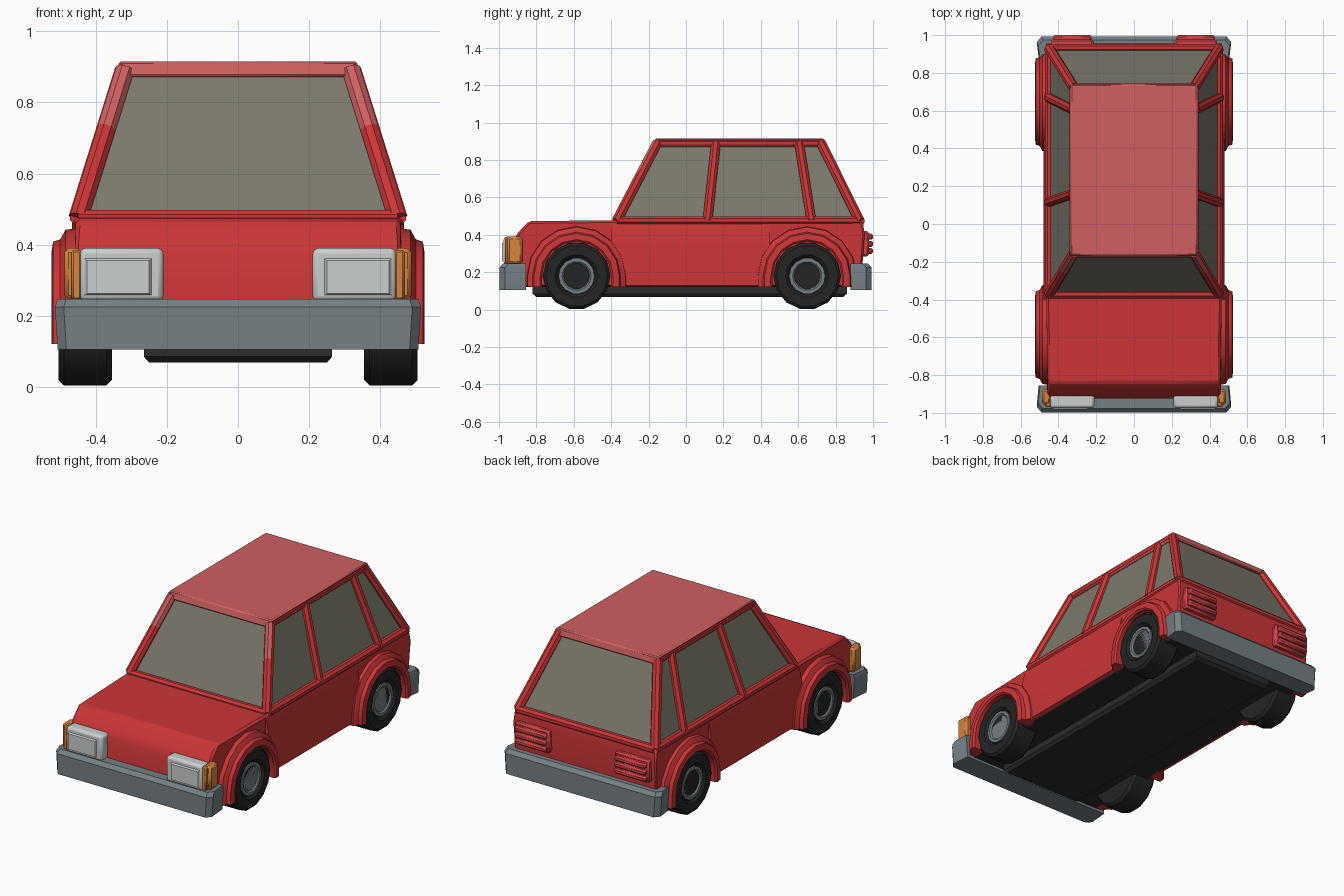
import bpy, bmesh, math
from mathutils import Vector

if "Cube" in bpy.data.objects:
    bpy.data.objects.remove(bpy.data.objects["Cube"])


def material(name, color):
    m = bpy.data.materials.new(name)
    m.diffuse_color = (*color, 1)
    m.use_nodes = True
    m.node_tree.nodes["Principled BSDF"].inputs["Base Color"].default_value = m.diffuse_color
    return m


RED = material("body red", (0.60, 0.036, 0.038))
ROOF = material("roof light red", (0.62, 0.115, 0.12))
GLASS = material("window grey", (0.20, 0.19, 0.15))
STEEL = material("bumper grey", (0.18, 0.215, 0.235))
LAMP = material("headlight silver", (0.60, 0.62, 0.62))
ORANGE = material("indicator orange", (0.68, 0.23, 0.045))
TYRE = material("tyre black", (0.018, 0.018, 0.018))
UNDER = material("underbody black", (0.025, 0.025, 0.025))
TAIL = material("tail light red", (0.64, 0.055, 0.06))


def make(name, verts, faces, mats, bevel=0.0, rule=None, angle=35, segments=1):
    """Build a mesh object; rule(face) picks the material index."""
    me = bpy.data.meshes.new(name)
    bm = bmesh.new()
    vs = [bm.verts.new(v) for v in verts]
    for f in faces:
        bm.faces.new([vs[i] for i in f])
    bmesh.ops.recalc_face_normals(bm, faces=bm.faces)
    bm.normal_update()
    if rule:
        for f in bm.faces:
            f.material_index = rule(f)
    bm.to_mesh(me)
    bm.free()
    ob = bpy.data.objects.new(name, me)
    bpy.context.collection.objects.link(ob)
    for m in mats:
        me.materials.append(m)
    if bevel:
        b = ob.modifiers.new("bevel", 'BEVEL')
        b.width, b.segments, b.limit_method = bevel, segments, 'ANGLE'
    bpy.ops.object.select_all(action='DESELECT')
    ob.select_set(True)
    bpy.context.view_layer.objects.active = ob
    bpy.ops.object.shade_smooth_by_angle(angle=math.radians(angle))
    return ob


def loft(name, rings, mats, closed=False, **kw):
    """Skin matching rings of points; cap both ends unless closed."""
    n, k = len(rings[0]), len(rings)
    faces = [(i * n + j, i * n + (j + 1) % n, (i + 1) % k * n + (j + 1) % n, (i + 1) % k * n + j)
             for i in range(k if closed else k - 1) for j in range(n)]
    if not closed:
        faces += [tuple(range(n)), tuple(range((k - 1) * n, k * n))]
    return make(name, [p for r in rings for p in r], faces, mats, **kw)


def rect(x0, x1, y0, y1, z):
    return [(x0, y0, z), (x1, y0, z), (x1, y1, z), (x0, y1, z)]


def box(name, x, y, z, mat, bevel=0.0, **kw):
    return loft(name, [rect(*x, *y, z[0]), rect(*x, *y, z[1])], [mat], bevel=bevel, **kw)


def sx(s, a, b):
    return tuple(sorted((s * a, s * b)))


def bar(name, p, q, r=0.024, mats=(RED,), rule=None):
    """Eight-sided bar from p to q, split halfway."""
    p, q = Vector(p), Vector(q)
    d = (q - p).normalized()
    u = d.cross(Vector((0, 0, 1)) if abs(d.z) < 0.5 else Vector((0, 1, 0))).normalized()
    v = d.cross(u)
    rings = []
    for t in (0, 0.6, 1):
        c = p.lerp(q, t)
        rings.append([c + r * (u * math.cos(a) + v * math.sin(a))
                      for a in [math.pi / 8 + i * math.pi / 4 for i in range(8)]])
    return loft(name, rings, mats, rule=rule)


# Lower body: side profile (y, z, half width) spanning the car
profile = [(-0.92, 0.12, 0.46), (-0.925, 0.36, 0.46), (-0.90, 0.41, 0.46), (-0.84, 0.473, 0.455),
           (-0.39, 0.478, 0.465), (0.945, 0.478, 0.465), (0.955, 0.40, 0.475), (0.935, 0.12, 0.465)]
mid = [(0, y, z) for y, z, w in profile]
loft("lower_body", [[(-w, y, z) for y, z, w in profile], mid, [(w, y, z) for y, z, w in profile]],
     [RED, UNDER], bevel=0.012, rule=lambda f: int(f.normal.z < -0.9))
for s in (-1, 1):
    # Swelling door panel between the arches
    loft("door_panel", [[(s * x, y, z) for x, z in ((0.45, 0.122), (0.475, 0.13), (0.48, 0.38), (0.46, 0.47))]
                        for y in (-0.40, 0.02, 0.45)], [RED], angle=50)

# Floor plate
loft("floor_plate", [rect(-0.25, 0.25, -0.80, 0.84, 0.068), rect(-0.265, 0.265, -0.82, 0.86, 0.085),
                     rect(-0.265, 0.265, -0.82, 0.86, 0.125)], [UNDER])

# Window block, slightly inside the frame
loft("windows", [rect(-0.45, 0.45, -0.368, 0.928, 0.47), rect(-0.32, 0.32, -0.150, 0.722, 0.895)], [GLASS])

# Roof: light red on top and on the front and rear edges, red at the sides
loft("roof", [rect(-0.338, 0.338, -0.178, 0.748, 0.872), rect(-0.335, 0.335, -0.165, 0.738, 0.915)],
     [RED, ROOF], bevel=0.006, rule=lambda f: int(abs(f.normal.x) < 0.5))

# Window frame: pillars, belt rails and roof rails
for s in (-1, 1):
    bar("front_pillar", (s * 0.448, -0.37, 0.475), (s * 0.318, -0.153, 0.892), 0.028, (RED, ROOF),
        lambda f: int(f.normal.y < -0.6 and f.calc_center_median().z > 0.73))
    bar("door_pillar", (s * 0.452, 0.115, 0.475), (s * 0.322, 0.16, 0.89), 0.027)
    bar("rear_door_pillar", (s * 0.452, 0.67, 0.475), (s * 0.322, 0.605, 0.89), 0.027)
    bar("rear_pillar", (s * 0.448, 0.928, 0.475), (s * 0.318, 0.72, 0.892), 0.028)
    bar("belt_rail", (s * 0.45, -0.37, 0.477), (s * 0.45, 0.93, 0.477))
    bar("roof_rail", (s * 0.318, -0.15, 0.89), (s * 0.318, 0.72, 0.89))
bar("windscreen_sill", (-0.45, -0.372, 0.475), (0.45, -0.372, 0.475))
bar("rear_window_sill", (-0.45, 0.932, 0.475), (0.45, 0.932, 0.475))


# Wheels and arches
def lathe_ring(x, r, y, z, n):
    return [(x, y + r * math.cos(2 * math.pi * i / n), z + r * math.sin(2 * math.pi * i / n)) for i in range(n)]


def wheel(s, y):
    z, n = 0.18, 14
    tyre = [(0.355, 0.165), (0.37, 0.18), (0.49, 0.18), (0.505, 0.165), (0.505, 0.115), (0.49, 0.10)]
    loft("tyre", [lathe_ring(s * x, r, y, z, n) for x, r in tyre], [TYRE])
    hub = [(0.47, 0.098), (0.498, 0.095), (0.498, 0.078), (0.49, 0.07)]
    loft("hub", [lathe_ring(s * x, r, y, z, n) for x, r in hub], [STEEL])


def arch(s, y):
    section = [(0.44, 0.268), (0.485, 0.262), (0.50, 0.235), (0.52, 0.228), (0.525, 0.195), (0.515, 0.185), (0.44, 0.185)]
    path = [(1, 0, -0.06)] + [(math.cos(math.pi * i / 8), math.sin(math.pi * i / 8), 0) for i in range(9)] + [(-1, 0, -0.06)]
    loft("wheel_arch", [[(s * x, y + c * r, 0.18 + k * r + dz) for x, r in section] for c, k, dz in path], [RED], angle=30)


for s in (-1, 1):
    for y in (-0.585, 0.648):
        wheel(s, y)
        arch(s, y)


# Bumpers: a wrapped bar following the end of the car
def bumper(name, d, end, tip):
    plan = [(-0.505, tip), (-0.515, end - 0.03), (-0.49, end), (0.49, end), (0.515, end - 0.03), (0.505, tip)]
    rings = []
    for z, w, e in ((0.105, 0.985, 0.0), (0.225, 1.0, 0.0), (0.247, 0.985, 0.02)):
        rings.append([(x * w, d * (y - e if y > tip else y), z) for x, y in plan])
    loft(name, rings, [STEEL], angle=30)


bumper("front_bumper", -1, 0.997, 0.855)
bumper("rear_bumper", 1, 0.993, 0.88)


# Lights
for s in (-1, 1):
    box("headlight", sx(s, 0.21, 0.445), (-0.975, -0.90), (0.24, 0.39), LAMP, 0.015, segments=2)
    loft("headlight_lens", [[(s * x, y, z) for x, z in ((a, c), (b, c), (b, e), (a, e))]
                            for y, a, b, c, e in ((-0.97, 0.24, 0.435, 0.255, 0.365),
                                                  (-0.983, 0.25, 0.425, 0.262, 0.355))], [LAMP])
    box("indicator", sx(s, 0.44, 0.488), (-0.955, -0.875), (0.245, 0.39), ORANGE, 0.012)
    box("indicator_rib", sx(s, 0.44, 0.468), (-0.968, -0.90), (0.245, 0.385), ORANGE, 0.006)
    # Ribbed tail light
    box("tail_light", sx(s, 0.215, 0.44), (0.93, 0.978), (0.285, 0.42), TAIL, 0.01)
    for i in range(3):
        z = 0.298 + i * 0.038
        box("tail_light_rib", sx(s, 0.225, 0.43), (0.96, 1.0), (z, z + 0.032), TAIL, 0.009)
